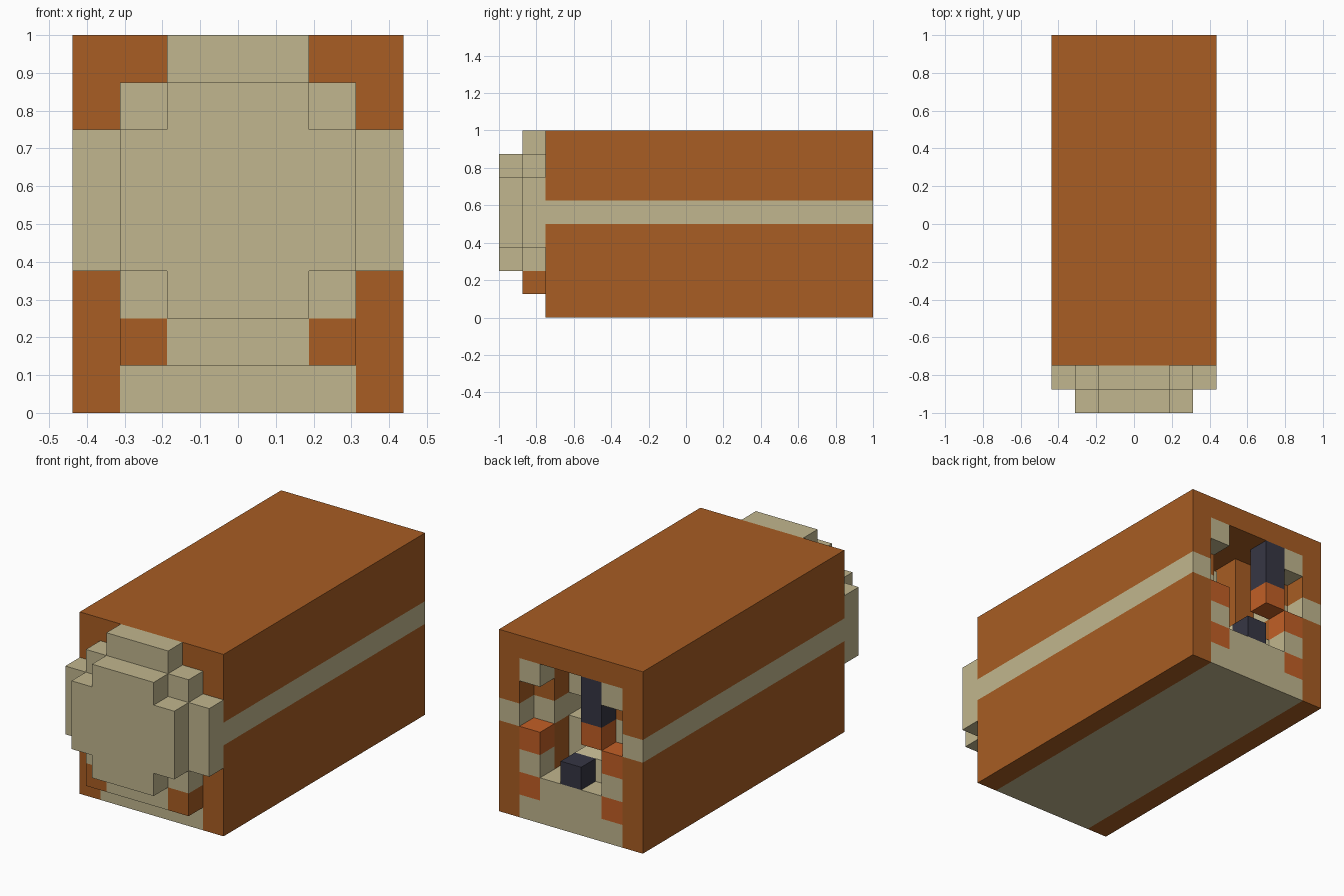
import bpy
import bmesh
from mathutils import Matrix, Vector

cube = bpy.data.objects.get("Cube")
if cube:
    bpy.data.objects.remove(cube, do_unlink=True)

U = 0.125  # one block


def linear(c):
    c /= 255
    return c / 12.92 if c <= 0.04045 else ((c + 0.055) / 1.055) ** 2.4


def material(name, *rgb):
    m = bpy.data.materials.new(name)
    col = [linear(c) for c in rgb] + [1]
    m.use_nodes = True
    m.diffuse_color = col
    m.node_tree.nodes["Principled BSDF"].inputs["Base Color"].default_value = col
    return m


orange = material("brown orange", 168, 93, 35)
rust = material("bright rust", 194, 95, 38)
tan = material("tan", 193, 182, 142)
cream = material("cream", 212, 200, 158)
navy = material("dark slate", 54, 54, 68)


def block(name, mat, x, y, z, mirror=False):
    """Box between block coordinates; mirror adds its twin across x."""
    bm = bmesh.new()
    for side in ((1, -1) if mirror else (1,)):
        lo = Vector((x[0] * side, y[0], z[0])) * U
        hi = Vector((x[1] * side, y[1], z[1])) * U
        size = [abs(v) for v in hi - lo]
        mtx = Matrix.Translation((lo + hi) / 2) @ Matrix.Diagonal((*size, 1))
        bmesh.ops.create_cube(bm, size=1, matrix=mtx)
    me = bpy.data.meshes.new(name)
    bm.to_mesh(me)
    bm.free()
    me.materials.append(mat)
    ob = bpy.data.objects.new(name, me)
    bpy.context.collection.objects.link(ob)
    return ob


BODY = (-6, 8)
WALL = (2.5, 3.5)
COLUMN = (1.5, 2.5)

# Outer shell with a stripe along the walls
block("lower_walls", orange, WALL, BODY, (0, 4), True)
block("wall_stripes", tan, WALL, BODY, (4, 5), True)
block("upper_walls", orange, WALL, BODY, (5, 7), True)
block("roof", orange, (-3.5, 3.5), BODY, (7, 8))
block("underside", tan, (-2.5, 2.5), BODY, (0, 1))
block("core", orange, (-2.5, 2.5), (-6, 4), (1, 7))

# Front plate, second layer
FRONT = (-7, -6)
block("front_plate_wide", tan, (-3.5, 3.5), FRONT, (3, 6))
block("front_plate_top", tan, (-2.5, 2.5), FRONT, (6, 7))
block("front_plate_crown", tan, (-1.5, 1.5), FRONT, (7, 8))
block("front_plate_low", tan, (-2.5, 2.5), FRONT, (2, 3))
block("front_plate_chin", tan, (-1.5, 1.5), FRONT, (1, 2))
block("front_plate_chin_corners", orange, COLUMN, FRONT, (1, 2), True)

# Front plate, foremost layer
NOSE = (-8, -7)
block("nose_wide", tan, (-2.5, 2.5), NOSE, (3, 6))
block("nose_top", tan, (-1.5, 1.5), NOSE, (6, 7))
block("nose_bottom", tan, (-1.5, 1.5), NOSE, (2, 3))

# Rear recess: floor and stacked corner cubes
REAR = (7, 8)
block("recess_floor", tan, (-1.5, 1.5), (4, 8), (1, 2))
for name, mat, z in (("low_corner", rust, 1), ("mid_corner", tan, 2),
                     ("shelf_corner", rust, 3), ("top_corner", tan, 6)):
    block(name + "_cubes", mat, COLUMN, REAR, (z, z + 1), True)

# Inner columns behind the corner cubes
INNER = (4, 7)
block("inner_columns_low", orange, COLUMN, INNER, (1, 4), True)
block("inner_columns_stripe", tan, COLUMN, INNER, (4, 5), True)
block("inner_columns_high", orange, COLUMN, INNER, (5, 7), True)

# Contents of the recess
block("inner_pillar", orange, (-1.5, -0.5), (4, 6), (2, 7))
block("inner_step", cream, (-1.5, 0.5), (6, 7), (2, 3))
block("inner_block_low", tan, (0.5, 1.5), (5, 6), (2, 4))
block("inner_block_high", tan, (0.5, 1.5), (5, 6), (5, 6))
block("dark_cube", navy, (-0.5, 0.5), REAR, (2, 3))
block("hanging_dark_post", navy, (-1.5, -0.5), REAR, (5, 7))
block("hanging_post_foot", rust, (-1.5, -0.5), REAR, (4, 5))
